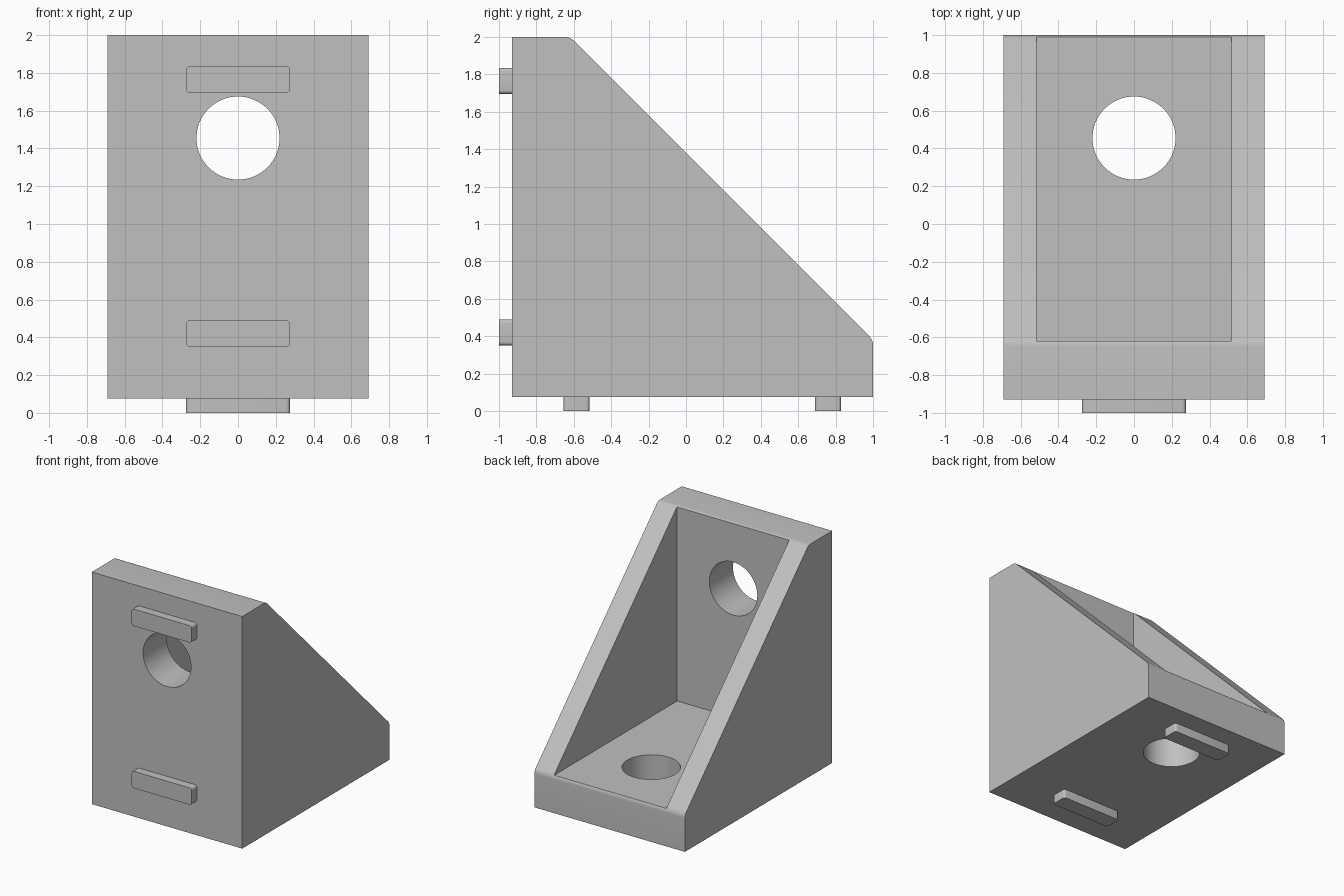
import bpy, bmesh, math
from mathutils import Matrix, Vector

cube = bpy.data.objects.get("Cube")
if cube:
    bpy.data.objects.remove(cube, do_unlink=True)

grey = bpy.data.materials.new("cast grey")
grey.use_nodes = True
colour = (0.53, 0.53, 0.53, 1)
grey.diffuse_color = colour
grey.node_tree.nodes["Principled BSDF"].inputs["Base Color"].default_value = colour

HALF_W, FRONT, BASE = 0.69, -0.93, 0.075
WALL, FLOOR = -0.62, 0.385      # inner faces of the two plates


def make(name, bm):
    bmesh.ops.recalc_face_normals(bm, faces=bm.faces)
    mesh = bpy.data.meshes.new(name)
    bm.to_mesh(mesh)
    bm.free()
    mesh.materials.append(grey)
    obj = bpy.data.objects.new(name, mesh)
    bpy.context.collection.objects.link(obj)
    return obj


def box(bm, lo, hi):
    lo, hi = Vector(lo), Vector(hi)
    m = Matrix.Translation((lo + hi) / 2) @ Matrix.Diagonal((*(hi - lo), 1))
    return bmesh.ops.create_cube(bm, size=1, matrix=m)["verts"]


def smooth(obj):
    bpy.ops.object.select_all(action="DESELECT")
    obj.select_set(True)
    bpy.context.view_layer.objects.active = obj
    bpy.ops.object.shade_smooth_by_angle(angle=math.radians(25))


def cut(obj, cutter):
    mod = obj.modifiers.new("cut", "BOOLEAN")
    mod.operation, mod.solver, mod.object = "DIFFERENCE", "EXACT", cutter
    bpy.context.view_layer.objects.active = obj
    bpy.ops.object.modifier_apply(modifier=mod.name)
    bpy.data.objects.remove(cutter, do_unlink=True)


# Bracket body: side profile (y, z) with rounded slope ends, extruded across x
profile = [(FRONT, BASE), (1, BASE), (1, 0.38), (WALL, 2), (FRONT, 2)]
bm = bmesh.new()
face = bm.faces.new([bm.verts.new((-HALF_W, y, z)) for y, z in profile])
side = bmesh.ops.extrude_face_region(bm, geom=[face])["geom"]
bmesh.ops.translate(bm, vec=(2 * HALF_W, 0, 0),
                    verts=[v for v in side if isinstance(v, bmesh.types.BMVert)])
ends = [e for e in bm.edges
        if abs(e.verts[0].co.x - e.verts[1].co.x) > 1
        and (e.verts[0].co.yz - Vector((1, 0.38))).length < 0.01
        or abs(e.verts[0].co.x - e.verts[1].co.x) > 1
        and (e.verts[0].co.yz - Vector((WALL, 2))).length < 0.01]
bmesh.ops.bevel(bm, geom=ends, offset=0.025, segments=5, profile=0.5, affect="EDGES")
body = make("bracket_body", bm)

# Open pocket between the two side gussets
bm = bmesh.new()
box(bm, (-0.515, WALL, FLOOR), (0.515, 1.5, 2.5))
cut(body, make("pocket_cutter", bm))

# Bolt holes through the upright plate and the base plate
for name, spot, turn in (("upright_hole_cutter", (0, -0.78, 1.455), math.pi / 2),
                         ("base_hole_cutter", (0, 0.455, 0.23), 0)):
    bm = bmesh.new()
    bmesh.ops.create_cone(bm, cap_ends=True, segments=64, radius1=0.22, radius2=0.22,
                          depth=0.6, matrix=Matrix.Translation(spot) @ Matrix.Rotation(turn, 4, "X"))
    cut(body, make(name, bm))
smooth(body)


# Locating tabs, their four corners rounded along the projecting axis
def tab(name, lo, hi, axis):
    bm = bmesh.new()
    box(bm, lo, hi)
    corners = [e for e in bm.edges
               if abs((e.verts[0].co - e.verts[1].co).normalized()[axis]) > 0.9]
    bmesh.ops.bevel(bm, geom=corners, offset=0.02, segments=5, profile=0.5, affect="EDGES")
    smooth(make(name, bm))


for label, d in (("inner", 0.275), ("outer", 1.62)):
    z, y = BASE + d, FRONT + d
    tab("front_tab_" + label, (-0.275, -1, z), (0.275, FRONT + 0.01, z + 0.14), 1)
    tab("base_tab_" + label, (-0.275, y, 0), (0.275, y + 0.14, BASE + 0.01), 2)
